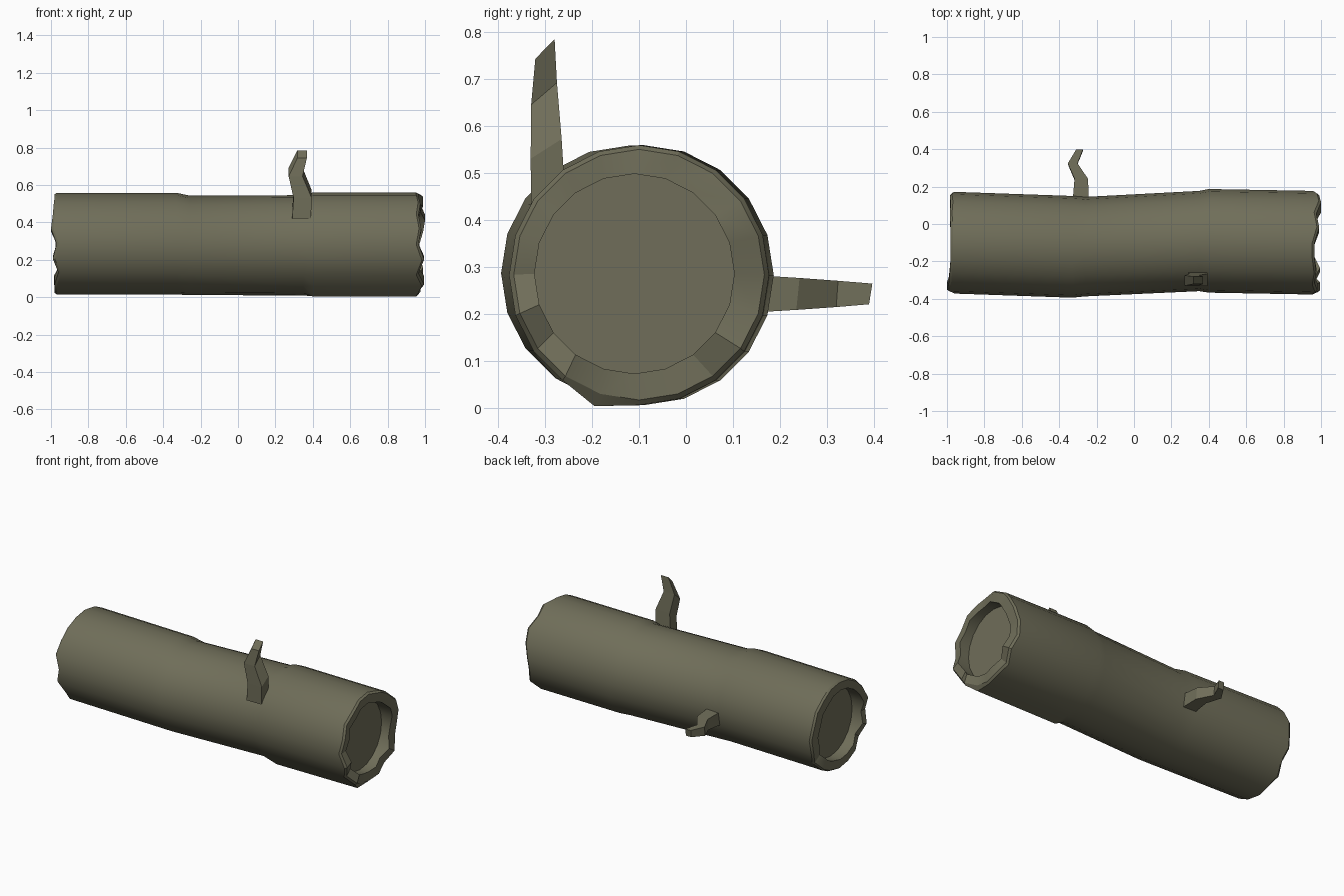
import bpy, bmesh, math

if "Cube" in bpy.data.objects:
    bpy.data.objects.remove(bpy.data.objects["Cube"])

bark = bpy.data.materials.new("bark")
bark.diffuse_color = (0.16, 0.155, 0.1, 1)
bark.use_nodes = True
bark.node_tree.nodes["Principled BSDF"].inputs["Base Color"].default_value = bark.diffuse_color

SIDES = 20


def make_object(name, bm):
    bmesh.ops.recalc_face_normals(bm, faces=bm.faces)
    mesh = bpy.data.meshes.new(name)
    bm.to_mesh(mesh)
    bm.free()
    mesh.materials.append(bark)
    obj = bpy.data.objects.new(name, mesh)
    bpy.context.collection.objects.link(obj)
    return obj


def loft(bm, rings):
    """Skin consecutive vertex loops and cap both ends."""
    loops = [[bm.verts.new(p) for p in ring] for ring in rings]
    for a, b in zip(loops, loops[1:]):
        n = len(a)
        for i in range(n):
            j = (i + 1) % n
            bm.faces.new((a[i], a[j], b[j], b[i]))
    bm.faces.new(loops[0])
    bm.faces.new(loops[-1])


def circle(xs, cy, cz, r):
    step = 2 * math.pi / SIDES
    return [(xs[k], cy + r * math.cos(k * step), cz + r * math.sin(k * step))
            for k in range(SIDES)]


# Log: gently bent trunk with jagged rims and recessed ends
left_rim = [-.975, -.985, -.98, -.985, -.98, -.98, -.98, -.985, -.99, -1.0,
            -.97, -.99, -.96, -.98, -.98, -.98, -.97, -.985, -.96, -.98]
right_rim = [.97, .99, 1.0, .975, .99, .965, .965, .975, .965, .98,
             .965, .995, .965, .995, .965, .965, .975, .96, .99, .965]


def flat(x):
    return [x] * SIDES


end_y, mid_z = -0.1, 0.285
right_outer = circle(right_rim, end_y, 0.282, 0.277)
step_ring = circle(flat(0.40), -0.09, 0.282, 0.277)
for ring in (right_outer, step_ring):        # low corner under the log
    x, y, z = ring[16 - 2]
    ring[14] = (x, -0.195, 0.003)

bm = bmesh.new()
loft(bm, [
    circle(flat(-0.91), -0.11, mid_z, 0.213),
    circle(left_rim, -0.11, mid_z, 0.213),
    circle([x * 1.0 for x in left_rim], end_y, 0.286, 0.264),
    circle([x + 0.012 for x in left_rim], end_y, 0.286, 0.272),
    circle(flat(-0.33), -0.122, 0.286, 0.272),
    circle(flat(-0.26), -0.121, 0.277, 0.266),
    circle(flat(0.35), -0.091, 0.277, 0.268),
    step_ring,
    [(x - 0.012, y, z) for x, y, z in right_outer],
    circle(right_rim, end_y, 0.283, 0.267),
    circle(right_rim, -0.11, mid_z, 0.213),
    circle(flat(0.91), -0.11, mid_z, 0.213),
])
log = make_object("log", bm)
bpy.context.view_layer.objects.active = log
log.select_set(True)
bpy.ops.object.shade_smooth_by_angle(angle=math.radians(30))
log.select_set(False)


# Branch stubs: crooked tapering four-sided twigs
def branch(name, sections):
    """Each section: x left, x right, outer (y, z), inner (y, z)."""
    bm = bmesh.new()
    loft(bm, [[(x0, *f), (x1, *f), (x1, *b), (x0, *b)]
              for x0, x1, f, b in sections])
    make_object(name, bm)


branch("front_branch", [
    (0.29, 0.39, (-0.33, 0.42), (-0.258, 0.46)),
    (0.297, 0.394, (-0.331, 0.53), (-0.265, 0.572)),
    (0.271, 0.345, (-0.33, 0.645), (-0.275, 0.692)),
    (0.317, 0.368, (-0.321, 0.743), (-0.28, 0.785)),
])
branch("back_branch", [
    (-0.33, -0.24, (0.10, 0.20), (0.10, 0.285)),
    (-0.318, -0.246, (0.235, 0.208), (0.242, 0.276)),
    (-0.354, -0.302, (0.32, 0.214), (0.324, 0.27)),
    (-0.31, -0.273, (0.39, 0.22), (0.397, 0.264)),
])
